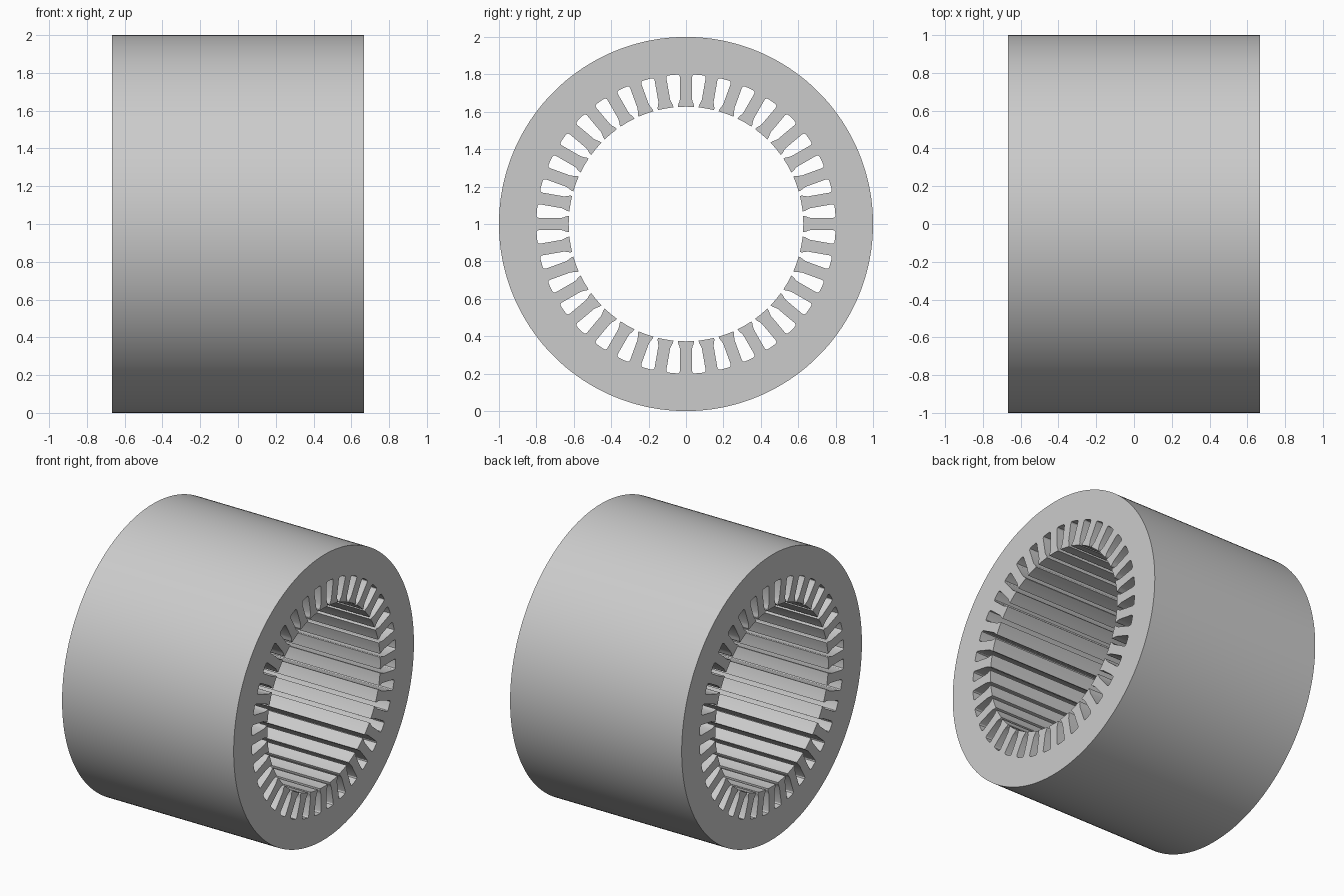
import bpy, bmesh
from math import sin, cos, pi, radians, hypot, atan2
from mathutils import Vector

if "Cube" in bpy.data.objects:
    bpy.data.objects.remove(bpy.data.objects["Cube"])

SLOTS, LENGTH, OUTER, BORE = 36, 1.333, 1.0, 0.627
PITCH = 2 * pi / SLOTS

# half tooth: (sideways offset, radius) from tooth tip out to slot bottom
tip = 0.042
side = [(tip, (BORE**2 - tip**2) ** 0.5), (0.042, 0.638), (0.036, 0.653), (0.032, 0.67),
        (0.032, 0.784), (0.034, 0.792), (0.040, 0.798)]
half = [(hypot(*p), atan2(*p)) for p in side]
bottom = [(0.8, PITCH / 2 - radians(a)) for a in (1.2, 0.0)]
tip_a = half[0][1]
right = [(BORE, 0), (BORE, tip_a / 2)] + half + bottom
left = [(r, -a) for r, a in reversed(right[1:-1])]
tooth = left + right


def point(r, a):
    return Vector((-LENGTH / 2, r * sin(a), 1 + r * cos(a)))


def loop(bm, pts):
    verts = [bm.verts.new(point(*p)) for p in pts]
    for i, v in enumerate(verts):
        bm.edges.new((v, verts[i - 1]))


# stator ring: outer circle and toothed bore, filled and extruded along x
bm = bmesh.new()
n = SLOTS * 5
loop(bm, [(OUTER, 2 * pi * i / n) for i in range(n)])
loop(bm, [(r, a + k * PITCH) for k in range(SLOTS) for r, a in tooth])
bmesh.ops.triangle_fill(bm, use_beauty=True, edges=bm.edges[:])
ext = bmesh.ops.extrude_face_region(bm, geom=bm.faces[:], use_keep_orig=True)
bmesh.ops.translate(bm, vec=(LENGTH, 0, 0),
                    verts=[g for g in ext["geom"] if isinstance(g, bmesh.types.BMVert)])
bmesh.ops.recalc_face_normals(bm, faces=bm.faces[:])
mesh = bpy.data.meshes.new("stator_core")
bm.to_mesh(mesh)
bm.free()
obj = bpy.data.objects.new("stator_core", mesh)
bpy.context.collection.objects.link(obj)
bpy.context.view_layer.objects.active = obj
obj.select_set(True)
bpy.ops.object.shade_smooth_by_angle(angle=radians(20))
